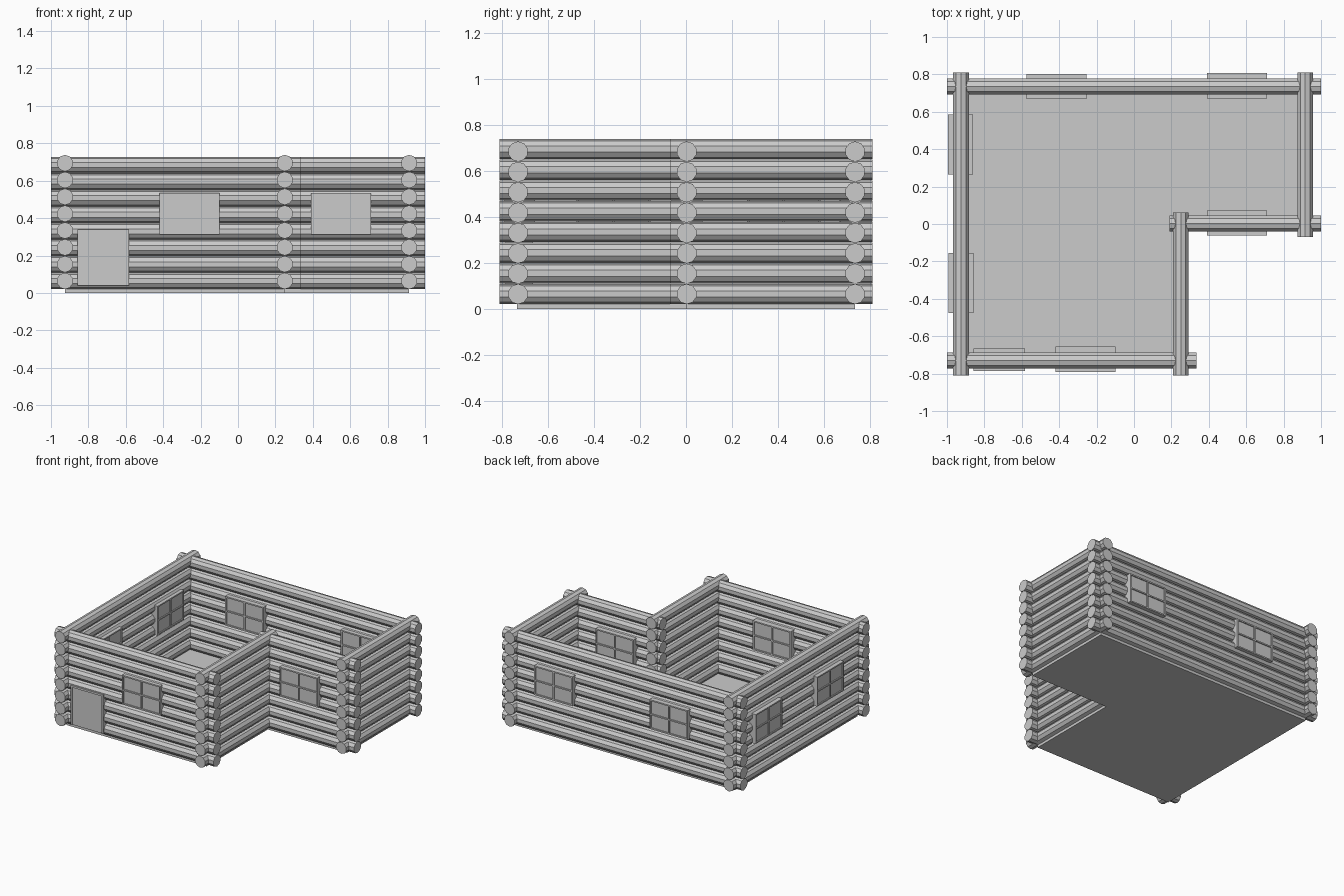
import bpy, bmesh, math
from mathutils import Matrix, Vector

if "Cube" in bpy.data.objects:
    bpy.data.objects.remove(bpy.data.objects["Cube"])

R, ROWS, SIDES = 0.044, 8, 10


def finish(bm, name):
    me = bpy.data.meshes.new(name)
    bm.to_mesh(me)
    bm.free()
    ob = bpy.data.objects.new(name, me)
    bpy.context.collection.objects.link(ob)
    return ob


def add_box(bm, lo, hi):
    lo, hi = Vector(lo), Vector(hi)
    size = hi - lo
    bmesh.ops.create_cube(bm, size=1, matrix=Matrix.Translation((lo + hi) / 2)
                          @ Matrix.Diagonal((*size, 1)))


def log_wall(name, axis, pos, start, end):
    """Stack of faceted logs running along x or y."""
    bm = bmesh.new()
    mid, pitch = (start + end) / 2, (0.0885 if axis == 'x' else 0.09)
    for i in range(ROWS):
        z = 0.064 + i * pitch
        if axis == 'x':
            m = Matrix.Translation((mid, pos, z)) @ Matrix.Rotation(math.pi / 2, 4, 'Y')
        else:
            m = Matrix.Translation((pos, mid, z)) @ Matrix.Rotation(math.pi / 2, 4, 'X')
        # turn the profile so a flat facet faces up
        m = m @ Matrix.Rotation(math.pi / SIDES if axis == 'x' else math.pi / 2 + math.pi / SIDES, 4, 'Z')
        bmesh.ops.create_cone(bm, cap_ends=True, segments=SIDES, radius1=R, radius2=R,
                              depth=end - start, matrix=m)
    finish(bm, name)


def window(name, x, y, rot=0):
    """Pane with a thin rim and crossing bars on both faces."""
    w, d, z0, z1, t = 0.16, 0.067, 0.312, 0.535, 0.005
    zc = (z0 + z1) / 2
    bm = bmesh.new()
    add_box(bm, (-w + t, -d + 0.008, z0 + t), (w - t, d - 0.008, z1 - t))
    for c in (-w + t, 0, w - t):
        add_box(bm, (c - t, -d, z0), (c + t, d, z1))
    for c in (z0 + t, zc, z1 - t):
        add_box(bm, (-w, -d, c - t), (w, d, c + t))
    ob = finish(bm, name)
    ob.location = (x, y, 0)
    ob.rotation_euler.z = rot


# log walls
log_wall("front_wall", 'x', -0.73, -1.0, 0.335)
log_wall("inner_front_wall", 'x', 0.003, 0.19, 1.0)
log_wall("back_wall", 'x', 0.735, -1.0, 1.0)
log_wall("left_wall", 'y', -0.925, -0.81, 0.81)
log_wall("inner_right_wall", 'y', 0.25, -0.81, 0.062)
log_wall("right_wall", 'y', 0.915, -0.07, 0.81)

# L-shaped floor slab
bm = bmesh.new()
outline = [(-0.925, -0.735), (0.25, -0.735), (0.25, 0), (0.915, 0), (0.915, 0.735), (-0.925, 0.735)]
face = bm.faces.new([bm.verts.new((x, y, 0)) for x, y in outline])
ext = bmesh.ops.extrude_face_region(bm, geom=[face], use_keep_orig=True)
bmesh.ops.translate(bm, vec=(0, 0, 0.02), verts=[v for v in ext["geom"] if isinstance(v, bmesh.types.BMVert)])
bmesh.ops.recalc_face_normals(bm, faces=bm.faces)
finish(bm, "floor")

# windows
window("front_window", -0.26, -0.723)
window("inner_front_window", 0.55, 0.005)
window("back_window_left", -0.415, 0.735)
window("back_window_right", 0.55, 0.739)
window("left_window_back", -0.928, 0.425, math.pi / 2)
window("left_window_front", -0.926, -0.315, math.pi / 2)

# door panel and its frame
bm = bmesh.new()
add_box(bm, (-0.845, -0.777, 0.04), (-0.592, -0.672, 0.326))
finish(bm, "door")
bm = bmesh.new()
add_box(bm, (-0.857, -0.785, 0.04), (-0.843, -0.665, 0.34))
add_box(bm, (-0.595, -0.785, 0.04), (-0.583, -0.665, 0.34))
add_box(bm, (-0.857, -0.785, 0.325), (-0.583, -0.665, 0.34))
finish(bm, "door_frame")
